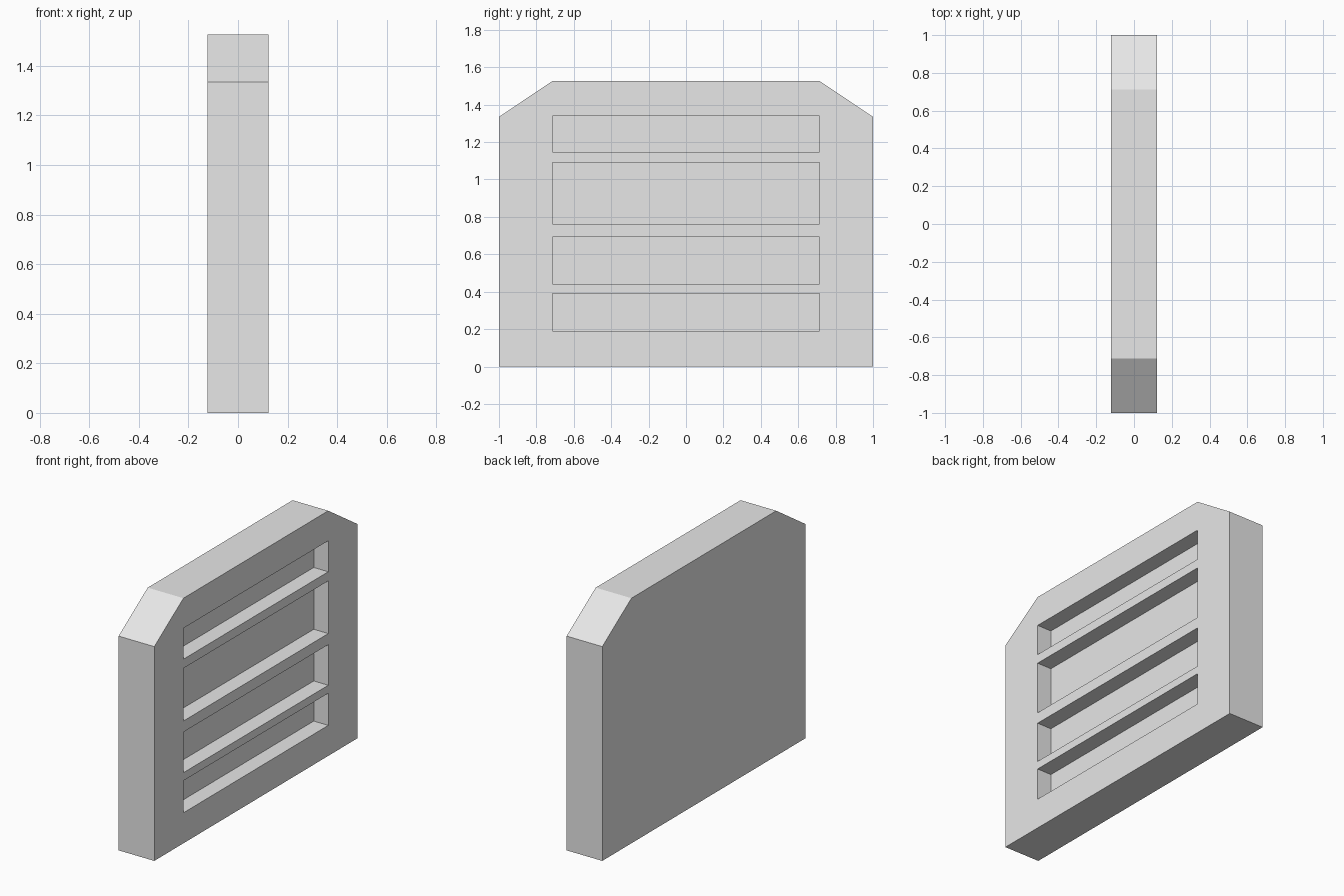
import bpy
import bmesh

HALF_THICK = 0.123
RECESS_DEPTH = 0.1
HALF_SLOT = 0.713

cube = bpy.data.objects.get("Cube")
if cube:
    bpy.data.objects.remove(cube, do_unlink=True)

grey = bpy.data.materials.new("light_grey")
grey.use_nodes = True
grey.diffuse_color = (0.8, 0.8, 0.8, 1)
grey.node_tree.nodes["Principled BSDF"].inputs["Base Color"].default_value = (0.8, 0.8, 0.8, 1)


def extrude_profile(name, profile, x0, x1):
    """Extrude a (y, z) outline along x from x0 to x1."""
    bm = bmesh.new()
    face = bm.faces.new([bm.verts.new((x0, y, z)) for y, z in profile])
    geom = bmesh.ops.extrude_face_region(bm, geom=[face])["geom"]
    moved = [g for g in geom if isinstance(g, bmesh.types.BMVert)]
    bmesh.ops.translate(bm, verts=moved, vec=(x1 - x0, 0, 0))
    bmesh.ops.recalc_face_normals(bm, faces=bm.faces)
    mesh = bpy.data.meshes.new(name)
    bm.to_mesh(mesh)
    bm.free()
    mesh.materials.append(grey)
    obj = bpy.data.objects.new(name, mesh)
    bpy.context.collection.objects.link(obj)
    return obj


# Slab with two chamfered top corners
right_half = [(1, 0), (1, 1.335), (HALF_SLOT, 1.527)]
outline = right_half + [(-y, z) for y, z in reversed(right_half)]
panel = extrude_profile("panel", outline, -HALF_THICK, HALF_THICK)
bpy.context.view_layer.objects.active = panel

# Four horizontal recesses in the +x face
for low, high in [(0.19, 0.39), (0.44, 0.693), (0.762, 1.09), (1.147, 1.34)]:
    slot = [(-HALF_SLOT, low), (HALF_SLOT, low), (HALF_SLOT, high), (-HALF_SLOT, high)]
    cutter = extrude_profile("recess_cutter", slot, HALF_THICK - RECESS_DEPTH, HALF_THICK + 0.1)
    cutter.hide_render = True
    cut = panel.modifiers.new("recess", "BOOLEAN")
    cut.operation = "DIFFERENCE"
    cut.solver = "EXACT"
    cut.object = cutter
    bpy.ops.object.modifier_apply(modifier=cut.name)
    bpy.data.objects.remove(cutter, do_unlink=True)
